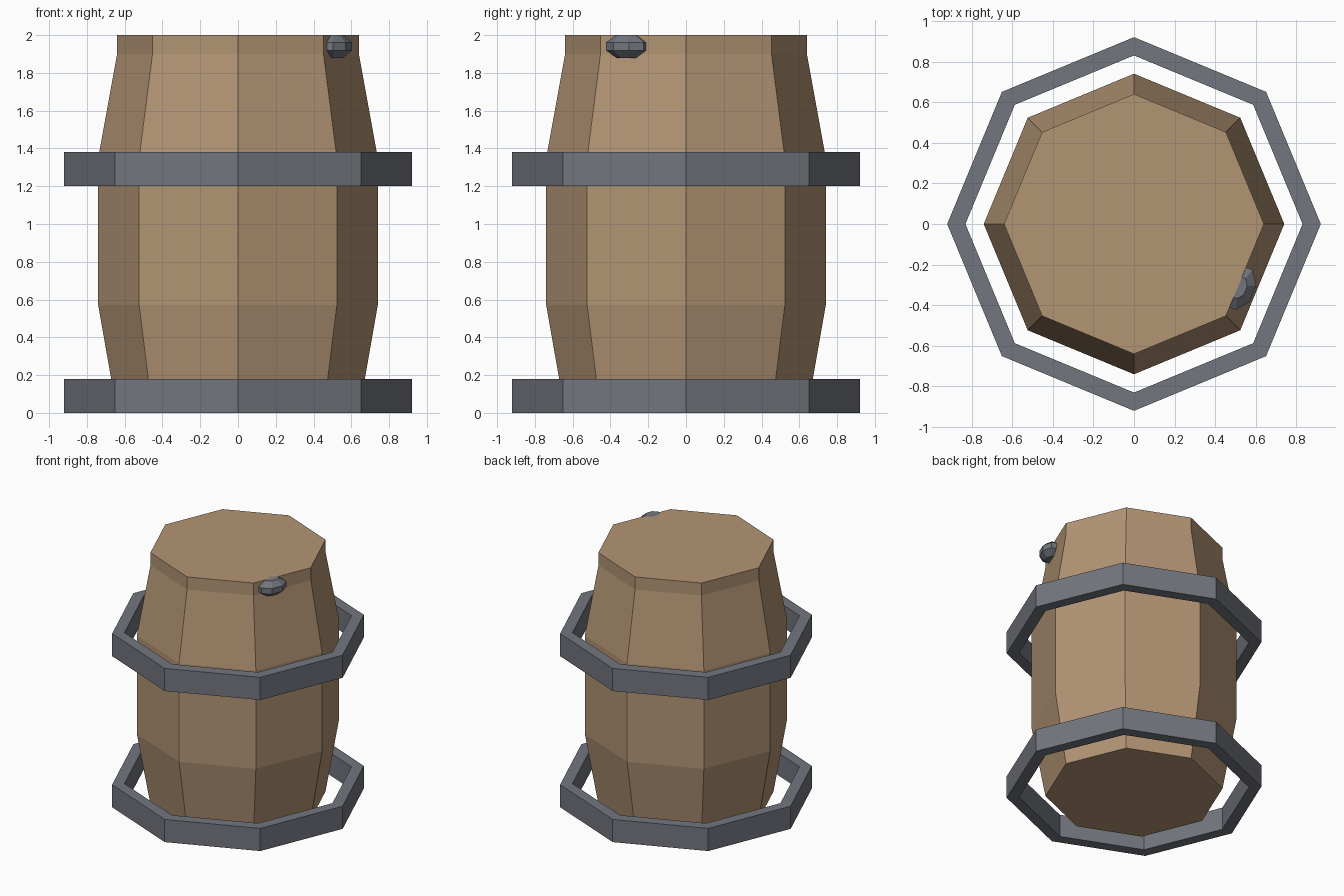
import bpy
import bmesh
from math import cos, sin, pi
from mathutils import Matrix, Vector

SIDES = 8

cube = bpy.data.objects.get("Cube")
if cube:
    bpy.data.objects.remove(cube, do_unlink=True)


def make_material(name, color):
    mat = bpy.data.materials.new(name)
    mat.use_nodes = True
    mat.diffuse_color = color
    mat.node_tree.nodes["Principled BSDF"].inputs["Base Color"].default_value = color
    return mat


def lathe(name, profile, mat, closed=False, turn=0.0, matrix=Matrix()):
    """Spin (radius, z) points into a faceted solid; closed joins last to first."""
    bm = bmesh.new()
    rings = []
    for r, z in profile:
        angles = [2 * pi * i / SIDES + turn for i in range(SIDES)]
        rings.append([bm.verts.new((r * cos(a), r * sin(a), z)) for a in angles])
    pairs = list(zip(rings, rings[1:]))
    if closed:
        pairs.append((rings[-1], rings[0]))
    else:
        bm.faces.new(rings[0])
        bm.faces.new(rings[-1])
    for low, high in pairs:
        for i in range(SIDES):
            j = (i + 1) % SIDES
            bm.faces.new((low[i], low[j], high[j], high[i]))
    bm.transform(matrix)
    bmesh.ops.recalc_face_normals(bm, faces=bm.faces)
    mesh = bpy.data.meshes.new(name)
    bm.to_mesh(mesh)
    bm.free()
    mesh.materials.append(mat)
    obj = bpy.data.objects.new(name, mesh)
    bpy.context.collection.objects.link(obj)
    return obj


wood = make_material("tan wood", (0.45, 0.30, 0.175, 1))
iron = make_material("grey iron", (0.17, 0.18, 0.21, 1))

# Barrel body with a straight lip at the top
lathe("barrel_body",
      [(0.64, 0), (0.74, 0.57), (0.74, 1.35), (0.64, 1.9), (0.64, 2)], wood)

# Two loose hoops
for name, z in (("lower_hoop", 0), ("upper_hoop", 1.2)):
    lathe(name, [(0.92, z), (0.92, z + 0.18), (0.83, z + 0.18), (0.83, z)],
          iron, closed=True)

# Flattened stud half sunk into one stave below the lip
stud_place = (Matrix.Translation(Vector((0.513, -0.312, 1.94)))
              @ Matrix.Rotation(-pi / 8, 4, "Z")
              @ Matrix.Diagonal((0.085, 0.115, 1, 1)))
lathe("stud", [(0.5, -0.06), (1, -0.022), (1, 0.022), (0.5, 0.06)],
      iron, turn=pi / 8, matrix=stud_place)
